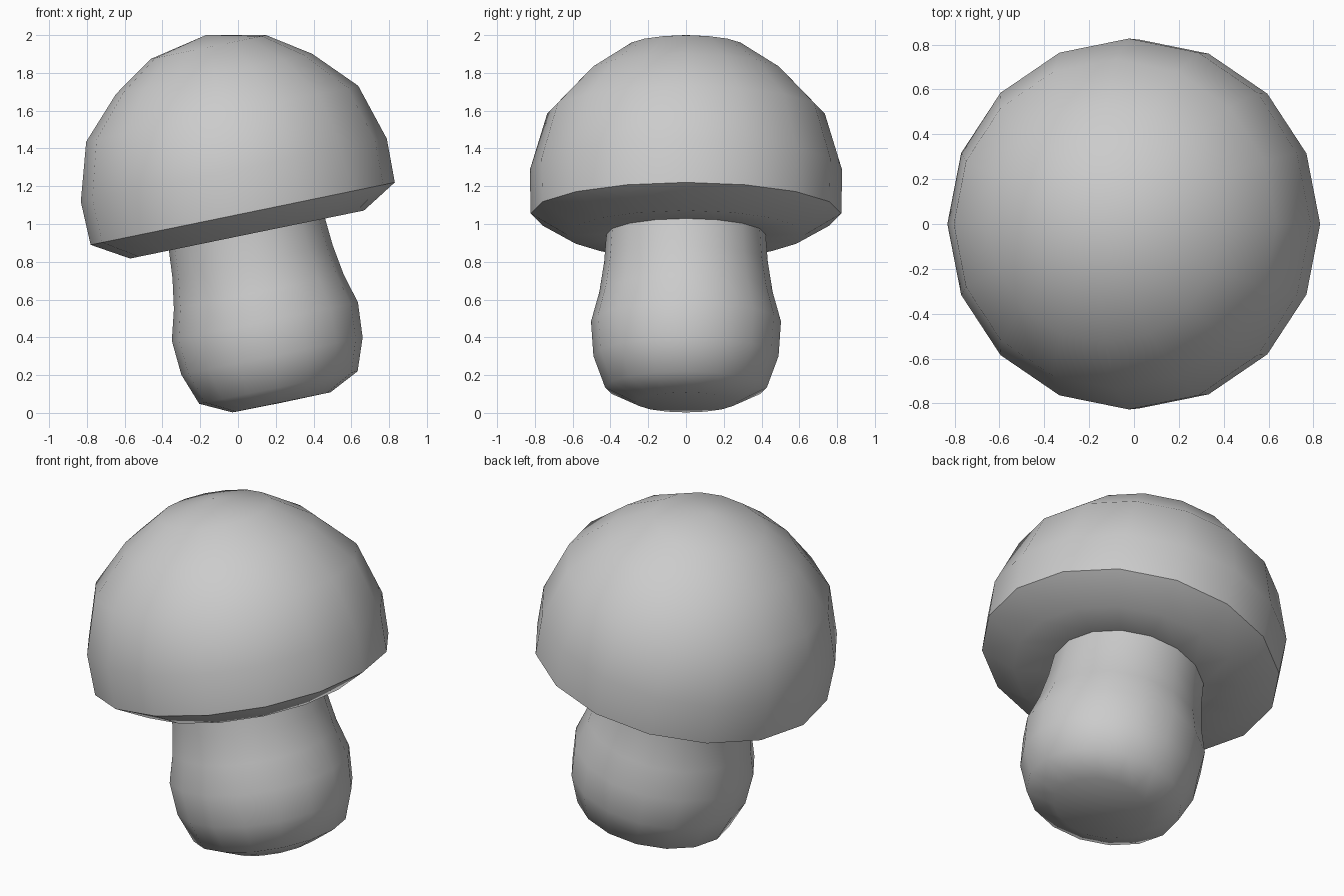
import bpy, bmesh, math
from mathutils import Matrix

SIDES = 16
TILT = math.radians(-11.6)

cube = bpy.data.objects.get("Cube")
if cube:
    bpy.data.objects.remove(cube, do_unlink=True)

grey = bpy.data.materials.new("plain grey")
grey.use_nodes = True
GREY = (0.6, 0.6, 0.6, 1)
grey.diffuse_color = GREY
grey.node_tree.nodes["Principled BSDF"].inputs["Base Color"].default_value = GREY

# Shared leaning axis: the origin of both parts is the middle of the cap rim
LEAN = Matrix.Translation((0.025, 0, 1.055)) @ Matrix.Rotation(TILT, 4, "Y")


def lathe(name, profile):
    """Spin a (radius, height) profile around the leaning axis."""
    bm = bmesh.new()
    verts = [bm.verts.new((r, 0, h)) for r, h in profile]
    edges = [bm.edges.new(pair) for pair in zip(verts, verts[1:])]
    bmesh.ops.spin(bm, geom=verts + edges, cent=(0, 0, 0), axis=(0, 0, 1),
                   angle=math.tau, steps=SIDES, use_duplicate=False)
    bmesh.ops.remove_doubles(bm, verts=bm.verts, dist=0.001)
    bmesh.ops.recalc_face_normals(bm, faces=bm.faces)
    mesh = bpy.data.meshes.new(name)
    bm.to_mesh(mesh)
    bm.free()
    mesh.materials.append(grey)
    obj = bpy.data.objects.new(name, mesh)
    obj.matrix_world = LEAN
    bpy.context.collection.objects.link(obj)
    bpy.ops.object.select_all(action="DESELECT")
    obj.select_set(True)
    bpy.context.view_layer.objects.active = obj
    bpy.ops.object.shade_smooth_by_angle(angle=math.radians(50))
    return obj


# Domed cap with a bevelled rim and flat underside
lathe("mushroom_cap", [(0, 0.965), (0.312, 0.9), (0.53, 0.755), (0.735, 0.54),
                       (0.827, 0.235), (0.822, 0), (0.632, -0.113),
                       (0.42, -0.113), (0, -0.113)])

# Bulging stem, its top tucked just inside the cap
lathe("mushroom_stem", [(0, -0.09), (0.421, -0.09), (0.422, -0.113), (0.433, -0.26),
                        (0.459, -0.424), (0.503, -0.583), (0.49, -0.77),
                        (0.428, -0.94), (0.265, -1.02), (0, -1.022)])
